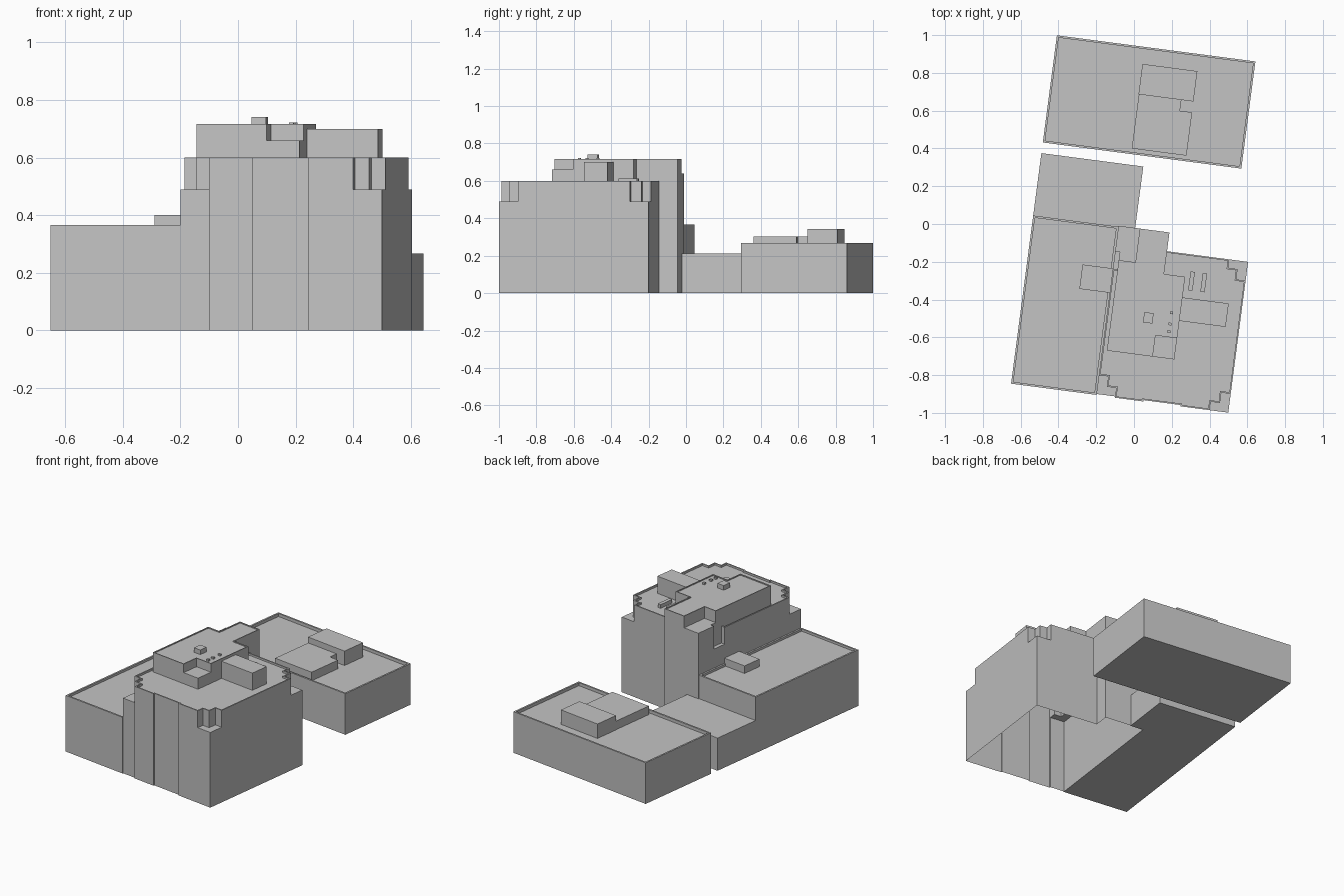
import bpy
import bmesh
import math

cube = bpy.data.objects.get("Cube")
if cube:
    bpy.data.objects.remove(cube, do_unlink=True)

# One plain grey for the whole block
concrete = bpy.data.materials.new("concrete_grey")
concrete.use_nodes = True
GREY = (0.55, 0.55, 0.55, 1)
concrete.diffuse_color = GREY
concrete.node_tree.nodes["Principled BSDF"].inputs["Base Color"].default_value = GREY

# The street grid is turned slightly about the vertical axis
STREET_ANGLE = math.radians(-7.5)


def finish(name, bm):
    """Turn a bmesh into a named object on the street grid."""
    mesh = bpy.data.meshes.new(name)
    bm.to_mesh(mesh)
    bm.free()
    mesh.materials.append(concrete)
    obj = bpy.data.objects.new(name, mesh)
    obj.rotation_euler.z = STREET_ANGLE
    bpy.context.collection.objects.link(obj)
    return obj


def prism(name, outline, bottom, top, floor=False, roof=True, rim=0, drop=0):
    """Extrude a counter-clockwise outline; a rim and drop make a parapet."""
    bm = bmesh.new()
    low = [bm.verts.new((u, v, bottom)) for u, v in outline]
    high = [bm.verts.new((u, v, top)) for u, v in outline]
    count = len(outline)
    for i in range(count):
        j = (i + 1) % count
        bm.faces.new((low[i], low[j], high[j], high[i]))
    if floor:
        bm.faces.new(low[::-1])
    if roof:
        deck = bm.faces.new(high)
        bm.normal_update()
        if rim:
            bmesh.ops.inset_region(bm, faces=[deck], thickness=rim, use_even_offset=True)
            bmesh.ops.inset_region(bm, faces=[deck], thickness=0, depth=-drop)
    return finish(name, bm)


def rect(left, right, front, back):
    return [(left, front), (right, front), (right, back), (left, back)]


def ledge(name, outline, height):
    """Flat terrace that faces up."""
    bm = bmesh.new()
    face = bm.faces.new([bm.verts.new((u, v, height)) for u, v in outline])
    face.normal_update()
    if face.normal.z < 0:
        face.normal_flip()
    return finish(name, bm)


def stair_corner(u, v, side, depth):
    """Zigzag cut across a corner, from the front/back wall to the side wall."""
    return [
        (u + side * 0.1, v), (u + side * 0.1, v + depth * 0.045),
        (u + side * 0.05, v + depth * 0.045), (u + side * 0.05, v + depth * 0.1),
        (u, v + depth * 0.1),
    ]


# Heights and tower limits
LEDGE, ROOF, DECK = 0.49, 0.60, 0.588
LEFT, RIGHT, FRONT, BACK = -0.08, 0.625, -0.925, -0.12
RECESS = FRONT + 0.007
CORE_BACK, CORE_RIGHT = -0.02, 0.192

# Rear building with parapet and two roof structures
prism("rear_building", rect(-0.535, 0.525, 0.365, 0.937), 0, 0.268,
      floor=True, rim=0.011, drop=0.02)
prism("rear_tall_plant_room", rect(-0.066, 0.227, 0.684, 0.846), 0.248, 0.342)
prism("rear_low_plant_room",
      [(-0.064, 0.395), (0.228, 0.395), (0.228, 0.626), (0.163, 0.626),
       (0.163, 0.684), (-0.064, 0.684)], 0.248, 0.304)

# Low link wing and side podium
prism("link_wing", rect(-0.535, 0.009, -0.025, 0.308), 0, 0.213, floor=True)
prism("podium", rect(-0.535, LEFT, -0.923, -0.025), 0, 0.366,
      floor=True, rim=0.011, drop=0.015)
prism("podium_roof_box", rect(-0.242, LEFT, -0.378, -0.248), 0.35, 0.4)

# Tower walls up to the corner terraces, with shallow front bays
bays = [(0.02, RECESS), (0.02, FRONT), (0.172, FRONT), (0.172, RECESS),
        (0.369, RECESS), (0.369, FRONT)]
core = [(CORE_RIGHT, BACK), (CORE_RIGHT, CORE_BACK), (LEFT, CORE_BACK)]
prism("tower_lower_walls",
      [(LEFT, RECESS)] + bays + [(RIGHT, FRONT), (RIGHT, BACK)] + core,
      0, LEDGE, roof=False)

# Upper storey, cut back at the corners
front_left = stair_corner(LEFT, RECESS, 1, 1)
front_right = stair_corner(RIGHT, FRONT, -1, 1)
back_right = stair_corner(RIGHT, BACK, -1, -1)
side_notch = [(LEFT, -0.157), (-0.055, -0.157), (-0.055, -0.25), (LEFT, -0.25)]
prism("tower_upper_storey",
      bays[1:] + front_right + back_right[::-1] + core + side_notch
      + front_left[::-1],
      LEDGE, ROOF, rim=0.008, drop=ROOF - DECK)

# Terraces left by the cut corners
ledge("front_left_terrace", front_left + [(LEFT, RECESS)], LEDGE)
ledge("front_right_terrace", front_right + [(RIGHT, FRONT)], LEDGE)
ledge("back_right_terrace", back_right + [(RIGHT, BACK)], LEDGE)
ledge("side_terrace", side_notch, LEDGE)

# Penthouse and the blocks beside it
prism("penthouse",
      [(-0.055, -0.683), (0.19, -0.683), (0.19, -0.57), (0.305, -0.57),
       (0.305, -0.242), (CORE_RIGHT, -0.242), (CORE_RIGHT, CORE_BACK),
       (0.034, CORE_BACK), (0.034, -0.2), (-0.055, -0.2)],
      DECK, 0.716, rim=0.006, drop=0.006)
prism("stair_block",
      [(LEFT, CORE_BACK), (LEFT, -0.157), (-0.055, -0.157), (-0.055, -0.2),
       (0.034, -0.2), (0.034, CORE_BACK)], DECK, 0.64)
prism("penthouse_front_step", rect(0.19, 0.305, -0.683, -0.57), DECK, 0.66)
prism("side_plant_room", rect(0.305, 0.552, -0.477, -0.352), DECK, 0.7)

# Small roof equipment
prism("roof_hatch", rect(0.115, 0.165, -0.51, -0.455), 0.71, 0.74)
for v in (-0.44, -0.5, -0.541):
    prism("roof_vent", rect(0.25, 0.266, v - 0.007, v + 0.007), 0.71, 0.722)
for u in (0.33, 0.395):
    prism("roof_duct", rect(u, u + 0.023, -0.31, -0.21), DECK, 0.612)
